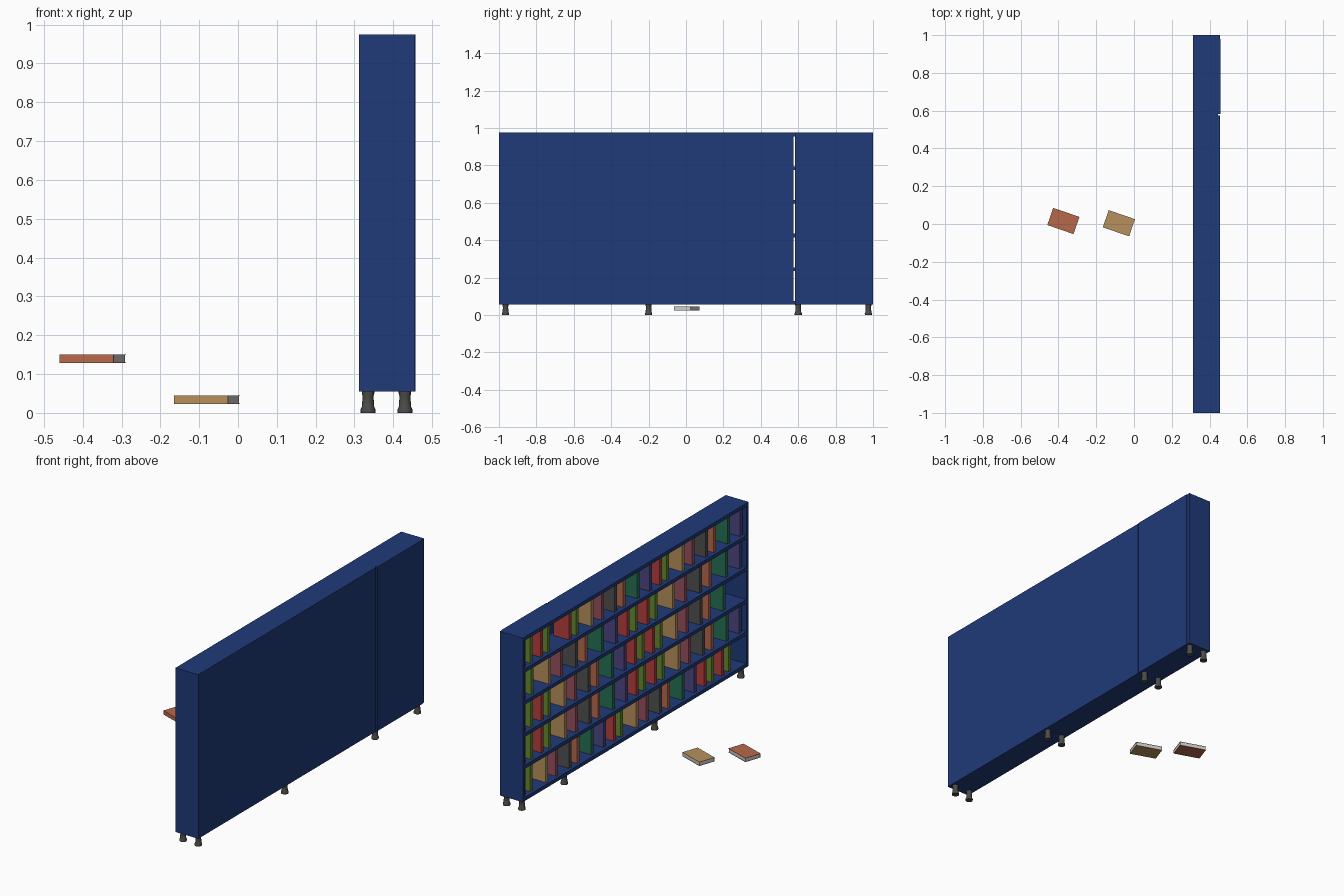
import bpy, bmesh, math
from mathutils import Matrix, Vector

if "Cube" in bpy.data.objects:
    bpy.data.objects.remove(bpy.data.objects["Cube"])


def material(name, rgb):
    m = bpy.data.materials.new(name)
    m.diffuse_color = (*rgb, 1)
    m.use_nodes = True
    m.node_tree.nodes["Principled BSDF"].inputs["Base Color"].default_value = m.diffuse_color
    return m


BLUE = material("blue_paint", (0.014, 0.042, 0.19))
DARK = material("dark_metal", (0.07, 0.07, 0.065))
PAPER = material("paper", (0.8, 0.8, 0.78))


def add_box(bm, lo, hi, mat=0):
    lo, hi = Vector(lo), Vector(hi)
    mtx = Matrix.Translation((lo + hi) / 2) @ Matrix.Diagonal((*(hi - lo), 1))
    for v in bmesh.ops.create_cube(bm, size=1, matrix=mtx)["verts"]:
        for f in v.link_faces:
            f.material_index = mat


def to_mesh(bm, name, mats):
    me = bpy.data.meshes.new(name)
    bm.to_mesh(me)
    bm.free()
    for m in mats:
        me.materials.append(m)
    return me


def place(me, name, mtx=None):
    ob = bpy.data.objects.new(name, me)
    bpy.context.collection.objects.link(ob)
    if mtx is not None:
        ob.matrix_world = mtx
    return ob


def box(name, lo, hi):
    bm = bmesh.new()
    add_box(bm, lo, hi)
    return place(to_mesh(bm, name, [BLUE]), name)


# Case: the open side faces -x
X0, X1, Z0, Z1, T = 0.312, 0.446, 0.055, 0.975, 0.02
box("end_panel_near", (X0, -1, Z0), (0.454, -1 + T, Z1))
box("end_panel_far", (X0, 1 - T, Z0), (0.454, 1, Z1))
box("back_panel_wide", (X1, -1 + T, Z0), (0.454, 0.575, Z1))
box("back_panel_narrow", (X1, 0.583, Z0), (0.457, 1 - T, Z1))
floors = []
for i in range(6):
    z = Z0 + i * (Z1 - Z0 - T) / 5
    name = "bottom_board" if i == 0 else "top_board" if i == 5 else f"shelf_{i}"
    box(name, (X0, -1 + T, z), (X1, 1 - T, z + T))
    floors.append(z + T)

# Feet: turned profile with a flared base
profile = [(0, 0), (0.019, 0), (0.0195, 0.008), (0.016, 0.016),
           (0.014, 0.042), (0.016, 0.05), (0.016, 0.056), (0, 0.056)]
bm = bmesh.new()
vs = [bm.verts.new((r, 0, z)) for r, z in profile]
es = [bm.edges.new(p) for p in zip(vs, vs[1:])]
bmesh.ops.spin(bm, geom=vs + es, axis=(0, 0, 1), cent=(0, 0, 0),
               steps=16, angle=math.tau, use_merge=True)
bmesh.ops.remove_doubles(bm, verts=bm.verts, dist=1e-5)
bmesh.ops.recalc_face_normals(bm, faces=bm.faces)
foot = to_mesh(bm, "foot", [DARK])
foot.shade_smooth()
foot.set_sharp_from_angle(angle=math.radians(35))
for y in (-0.965, -0.2, 0.6, 0.975):
    for side, x in (("front", 0.335), ("back", 0.43)):
        place(foot, f"foot_{side}", Matrix.Translation((x, y, 0)))

# Book meshes: two covers, a spine at local -y, and a page block
L, W, H, C = 0.147, 0.096, 0.022, 0.0015


def book_mesh(name, rgb):
    bm = bmesh.new()
    l, w, h = L / 2, W / 2, H / 2
    add_box(bm, (-l, -w, -h), (l, w, -h + C))
    add_box(bm, (-l, -w, h - C), (l, w, h))
    add_box(bm, (-l, -w, -h + C), (l, -w + C, h - C))
    add_box(bm, (-l + C, -w + C, -h + C), (l - C, w - C, h - C), 1)
    return to_mesh(bm, name, [material(name + "_cover", rgb), PAPER])


# letter: colour and spacing of each book along the shelf
KINDS = {
    "r": ("red_book", (0.46, 0.05, 0.05), 10),
    "g": ("green_book", (0.13, 0.25, 0.03), 7),
    "t": ("tan_book", (0.47, 0.28, 0.11), 15),
    "p": ("pink_book", (0.30, 0.08, 0.11), 10),
    "y": ("grey_book", (0.08, 0.08, 0.08), 13),
    "o": ("orange_book", (0.47, 0.14, 0.07), 8),
    "e": ("teal_book", (0.02, 0.16, 0.09), 14),
    "u": ("purple_book", (0.07, 0.06, 0.22), 12),
    "R": ("red_book", None, 21),
}
meshes = {k: book_mesh(n, c) for k, (n, c, _) in KINDS.items() if c}
meshes["R"] = meshes["r"]

# Rows of standing books, bottom to top, from the +y end to a given end
ROWS = [("rgtpyoeurgtpyoeurgrg", -0.86), ("rgrgtpyoeurgrgtpyoeu", -0.95),
        ("rgrgtpyoeurgrgtpyoe", -0.81), ("rgtpyoeurgrgtpyoeu", -0.955),
        ("rgrgRgtpyoeurgtpyoeu", -0.96)]
stand = Matrix(((0, 1, 0, 0), (0, 0, 1, 0), (1, 0, 0, 0), (0, 0, 0, 1)))
for z, (row, end) in zip(floors, ROWS):
    gaps = [KINDS[k][2] for k in row[1:]]
    start, y = 0.962, 0.962
    step = (start - end) / sum(gaps)
    for k, gap in zip(row, gaps + [0]):
        place(meshes[k], KINDS[k][0],
              Matrix.Translation((0.33 + W / 2, y, z + L / 2)) @ stand)
        y -= gap * step

# Two loose books in the air in front of the shelves
for k, name, pos in (("o", "loose_book_upper", (-0.374, 0.016, 0.139)),
                     ("t", "loose_book_lower", (-0.08, 0.004, 0.034))):
    place(meshes[k], name,
          Matrix.Translation(pos) @ Matrix.Rotation(math.radians(-19), 4, "Z"))
